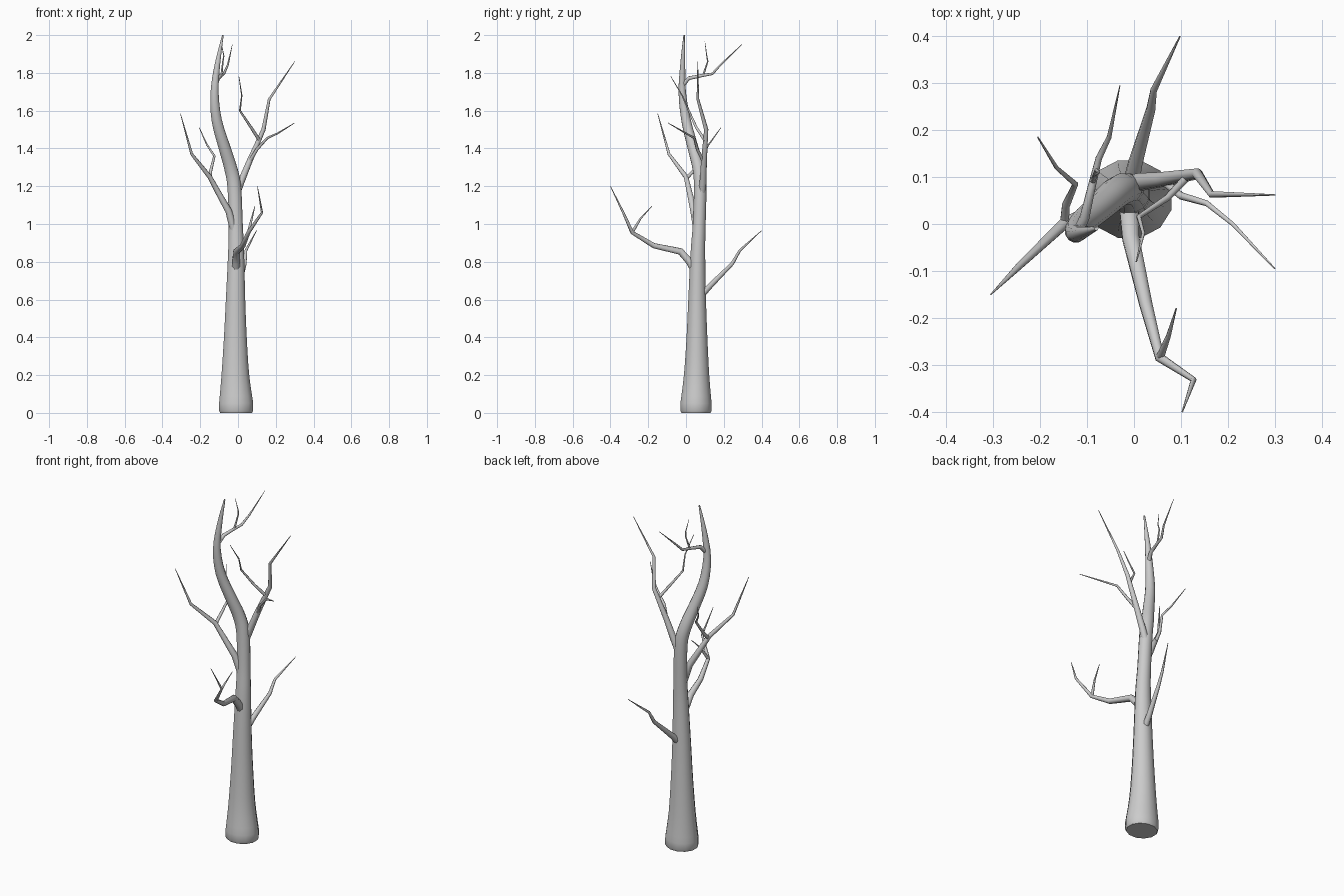
import bpy, bmesh
from mathutils import Vector

if "Cube" in bpy.data.objects:
    bpy.data.objects.remove(bpy.data.objects["Cube"])


def smooth_path(pts, steps):
    """Catmull-Rom interpolation of (x, y, z, r) points."""
    p = [Vector(q) for q in pts]
    p = [p[0]] + p + [p[-1]]
    out = []
    for a, b, c, d in zip(p, p[1:], p[2:], p[3:]):
        for k in range(steps):
            t = k / steps
            out.append(0.5 * (2 * b + (c - a) * t + (2 * a - 5 * b + 4 * c - d) * t * t
                              + (3 * b - a - 3 * c + d) * t ** 3))
    return out + [p[-1]]


def tube(name, path, sides, squash=(1, 1)):
    """Tapered tube through (x, y, z, r) points, capped at both ends."""
    from math import cos, sin, tau
    pos = [Vector(q[:3]) for q in path]
    bm = bmesh.new()
    rings, side = [], Vector((1, 0, 0))
    for i, q in enumerate(path):
        d0 = (pos[i] - pos[max(i - 1, 0)]).normalized()
        d1 = (pos[min(i + 1, len(pos) - 1)] - pos[i]).normalized()
        t = (d0 + d1).normalized()
        side = side - t * side.dot(t)
        if side.length < 0.1:
            side = t.orthogonal()
        side.normalize()
        up = t.cross(side)
        rings.append([bm.verts.new(pos[i] + q[3] * (
            side * cos(tau * (k + .5) / sides) * squash[0]
            + up * sin(tau * (k + .5) / sides) * squash[1])) for k in range(sides)])
    for a, b in zip(rings, rings[1:]):
        for k in range(sides):
            n = (k + 1) % sides
            bm.faces.new((a[k], a[n], b[n], b[k]))
    bm.faces.new(rings[0][::-1])
    bm.faces.new(rings[-1])
    me = bpy.data.meshes.new(name)
    bm.to_mesh(me)
    bm.free()
    ob = bpy.data.objects.new(name, me)
    bpy.context.collection.objects.link(ob)
    bpy.ops.object.select_all(action='DESELECT')
    ob.select_set(True)
    bpy.context.view_layer.objects.active = ob
    bpy.ops.object.shade_smooth_by_angle(angle=1.0)
    return ob


def branch(name, pts, r0, r1=0.0015):
    """Branch whose radius tapers along its length."""
    v = [Vector(p) for p in pts]
    lens = [0]
    for a, b in zip(v, v[1:]):
        lens.append(lens[-1] + (b - a).length)
    path = [(*p, r0 + (r1 - r0) * s / lens[-1]) for p, s in zip(pts, lens)]
    tube(name, path, 8)


# Trunk: flared foot, S-bend toward the top
foot = [(-.01, .053, 0, .084), (-.01, .053, .012, .09), (-.01, .053, .05, .09)]
trunk = [(-.01, .053, .05, .09), (-.014, .056, .2, .073), (-.014, .058, .4, .06),
         (-.013, .059, .6, .051), (-.01, .063, .85, .042), (-.012, .07, 1.0, .037),
         (-.02, .075, 1.2, .036), (-.04, .065, 1.3, .034), (-.07, .038, 1.4, .031),
         (-.113, .0, 1.55, .027), (-.124, -.02, 1.7, .021), (-.108, -.017, 1.85, .014),
         (-.08, -.01, 2.0, .004)]
tube("trunk", foot[:2] + smooth_path(trunk, 3), 12, (1.04, .95))

# Left branch and twig
branch("left_branch", [(-.02, .06, .96), (-.05, .04, 1.07), (-.09, .025, 1.14), (-.15, 0, 1.25),
                       (-.245, -.09, 1.37), (-.305, -.15, 1.585)], .022)
branch("left_twig", [(-.148, .005, 1.245), (-.145, .04, 1.28), (-.125, .085, 1.36),
                     (-.165, .12, 1.42), (-.205, .185, 1.51)], .010)

# Right branch and two twigs
branch("right_branch", [(-.02, .08, 1.13), (.015, .09, 1.22), (.06, .095, 1.33), (.135, .107, 1.5),
                        (.165, .063, 1.66), (.3, .062, 1.86)], .022)
branch("right_outer_twig", [(.062, .093, 1.33), (.1, .06, 1.395), (.155, .044, 1.455),
                            (.21, .0, 1.48), (.3, -.095, 1.535)], .010)
branch("right_inner_twig", [(.115, .102, 1.44), (.07, .055, 1.51), (.01, .015, 1.6),
                            (.02, -.02, 1.68), (.005, -.08, 1.78)], .009)

# Front branch and twig
branch("front_branch", [(-.01, .06, .73), (-.01, .02, .80), (-.007, -.03, .855), (.025, -.17, .885),
                        (.055, -.285, .955), (.127, -.332, 1.06), (.103, -.4, 1.2)], .024)
branch("front_twig", [(.055, -.285, .955), (.073, -.24, 1.03), (.09, -.18, 1.095)], .009)

# Back branch
branch("back_branch", [(-.01, .07, .61), (.003, .13, .675), (.036, .245, .79),
                       (.042, .285, .86), (.098, .4, .965)], .019)

# Top branch and twig
branch("top_branch", [(-.12, -.02, 1.73), (-.105, .015, 1.772), (-.09, .08, 1.785),
                      (-.075, .14, 1.795), (-.053, .185, 1.845), (-.03, .295, 1.95)], .012, .001)
branch("top_twig", [(-.088, .09, 1.785), (-.08, .115, 1.86), (-.075, .11, 1.89),
                    (-.09, .1, 1.965)], .006, .001)
